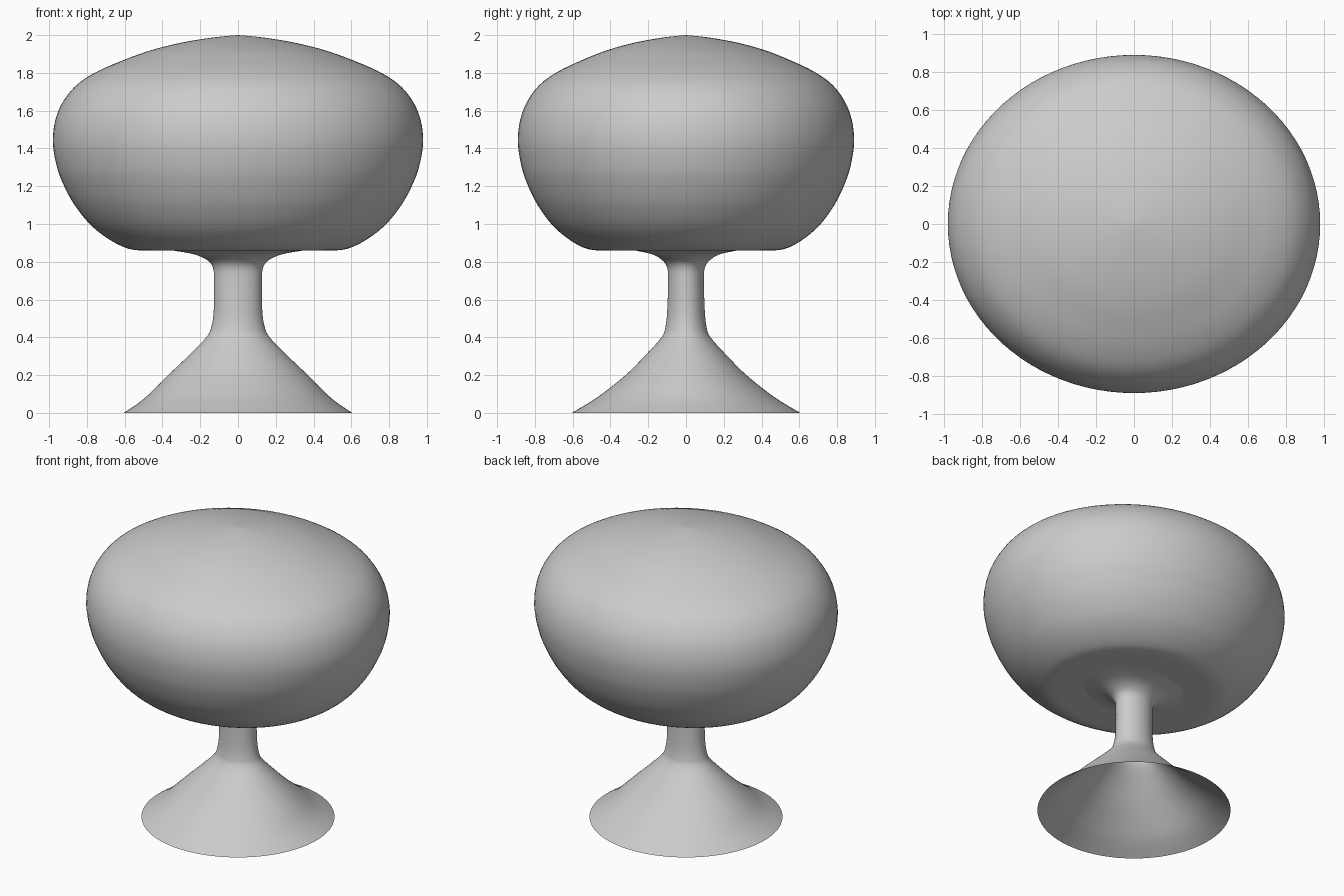
import bpy, bmesh, math

if "Cube" in bpy.data.objects:
    bpy.data.objects.remove(bpy.data.objects["Cube"])

SEG = 96


def smooth_profile(pts, steps=5):
    """Catmull-Rom through (z, x radius, y radius) rows."""
    out = []
    for i in range(len(pts) - 1):
        p0, p1 = pts[max(i - 1, 0)], pts[i]
        p2, p3 = pts[i + 1], pts[min(i + 2, len(pts) - 1)]
        for k in range(steps):
            t = k / steps
            out.append(tuple(
                0.5 * (2 * b + (c - a) * t + (2 * a - 5 * b + 4 * c - d) * t ** 2
                       + (3 * b - a - 3 * c + d) * t ** 3)
                for a, b, c, d in zip(p0, p1, p2, p3)))
    return out + [pts[-1]]


def loft(name, profile, close_ends=False):
    """Skin elliptical rings, optionally closing both ends to a pole."""
    bm = bmesh.new()
    rings = []
    for z, rx, ry in profile:
        rings.append([bm.verts.new((rx * math.cos(a), ry * math.sin(a), z))
                      for a in (2 * math.pi * i / SEG for i in range(SEG))])
    for lo, hi in zip(rings, rings[1:]):
        for i in range(SEG):
            j = (i + 1) % SEG
            bm.faces.new((lo[i], lo[j], hi[j], hi[i]))
    if close_ends:
        for ring, z, flip in ((rings[0], profile[0][0], True),
                              (rings[-1], 2.0, False)):
            pole = bm.verts.new((0, 0, z))
            for i in range(SEG):
                a, b = ring[i], ring[(i + 1) % SEG]
                bm.faces.new((b, a, pole) if flip else (a, b, pole))
    me = bpy.data.meshes.new(name)
    bm.to_mesh(me)
    bm.free()
    ob = bpy.data.objects.new(name, me)
    bpy.context.collection.objects.link(ob)
    bpy.ops.object.select_all(action='DESELECT')
    ob.select_set(True)
    bpy.context.view_layer.objects.active = ob
    bpy.ops.object.shade_smooth_by_angle(angle=math.radians(40))
    return ob


# Pedestal: hollow round foot flowing into an oval stem and flared top
loft("pedestal", smooth_profile([
    (0.00, 0.605, 0.605), (0.05, 0.53, 0.52), (0.10, 0.47, 0.445),
    (0.20, 0.37, 0.32), (0.30, 0.265, 0.22), (0.40, 0.168, 0.13),
    (0.46, 0.14, 0.108), (0.55, 0.128, 0.099), (0.70, 0.127, 0.095),
    (0.77, 0.133, 0.10), (0.81, 0.165, 0.128), (0.84, 0.235, 0.18),
    (0.859, 0.34, 0.265)]))

# Bulb: broad rounded oval body with a flat underside
bulb = [(0.86, 0.34), (0.86, 0.45), (0.862, 0.54), (0.88, 0.61),
        (0.93, 0.70), (1.00, 0.785), (1.10, 0.865), (1.20, 0.92),
        (1.30, 0.958), (1.43, 0.98), (1.55, 0.967), (1.65, 0.925),
        (1.74, 0.85), (1.81, 0.74), (1.87, 0.60), (1.92, 0.46),
        (1.96, 0.30), (1.985, 0.15), (1.997, 0.04)]
loft("bulb", smooth_profile([(z, r, r * 0.908) for z, r in bulb]), close_ends=True)

# Normalise bounds of the overall length to 2 by height (already 0..2)
